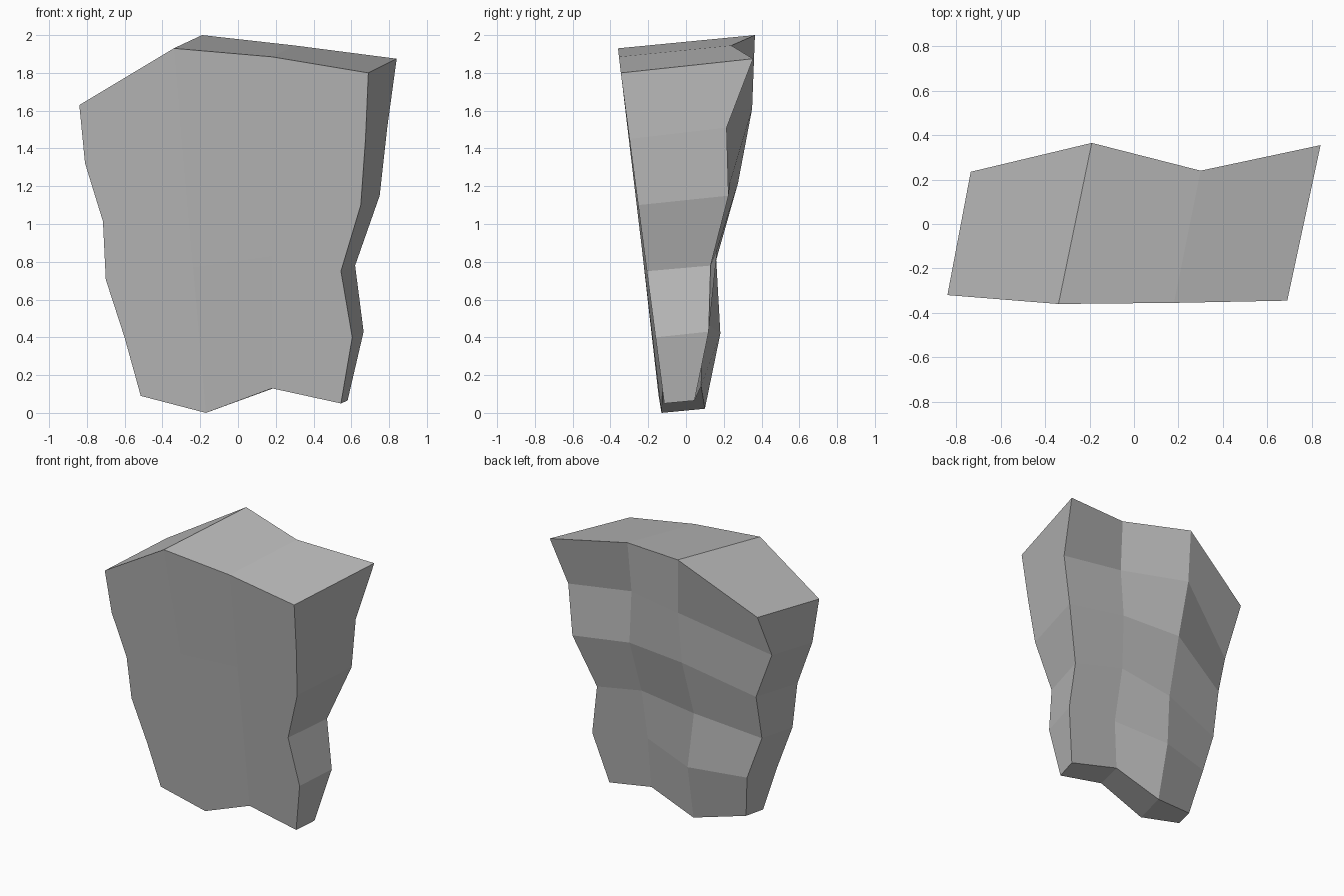
import bpy, bmesh

ROWS, COLS = 6, 4

# Front face: each column runs evenly from a top point to a bottom point
front_ends = [((-0.84, -0.32, 1.63), (-0.52, -0.145, 0.09)),
              ((-0.34, -0.36, 1.93), (-0.17, -0.13, 0.0)),
              ((0.18, -0.355, 1.885), (0.18, -0.125, 0.13)),
              ((0.69, -0.345, 1.80), (0.545, -0.115, 0.05))]
# Uneven outlines of the two outer front columns
front_edge_x = {0: (-0.84, -0.81, -0.715, -0.70, -0.60, -0.515),
                3: (0.69, 0.675, 0.65, 0.545, 0.605, 0.545)}

# Rugged back face: columns from top to bottom
back = [[(-0.735, 0.235, 1.68), (-0.735, 0.07, 1.345), (-0.64, 0.115, 1.035),
         (-0.645, 0.055, 0.715), (-0.54, 0.075, 0.41), (-0.48, 0.0, 0.09)],
        [(-0.19, 0.365, 2.0), (-0.18, 0.35, 1.61), (-0.16, 0.275, 1.215),
         (-0.175, 0.16, 0.81), (-0.14, 0.182, 0.42), (-0.13, 0.10, 0.022)],
        [(0.30, 0.24, 1.945), (0.29, 0.208, 1.585), (0.287, 0.235, 1.225),
         (0.24, 0.165, 0.865), (0.243, 0.09, 0.49), (0.22, 0.08, 0.142)],
        [(0.84, 0.355, 1.875), (0.79, 0.215, 1.51), (0.75, 0.225, 1.15),
         (0.62, 0.13, 0.78), (0.665, 0.12, 0.43), (0.58, 0.045, 0.065)]]


def front_point(c, r):
    t = r / (ROWS - 1)
    x, y, z = (a + (b - a) * t for a, b in zip(*front_ends[c]))
    return (front_edge_x[c][r] if c in front_edge_x else x, y, z)


bm = bmesh.new()
f = [[bm.verts.new(front_point(c, r)) for r in range(ROWS)] for c in range(COLS)]
b = [[bm.verts.new(p) for p in col] for col in back]

# Front and back panels
for grid in (f, b):
    for c in range(COLS - 1):
        for r in range(ROWS - 1):
            bm.faces.new((grid[c][r], grid[c][r + 1], grid[c + 1][r + 1], grid[c + 1][r]))
# Left and right sides
for c in (0, COLS - 1):
    for r in range(ROWS - 1):
        bm.faces.new((f[c][r], f[c][r + 1], b[c][r + 1], b[c][r]))
# Top and bottom
for r in (0, ROWS - 1):
    for c in range(COLS - 1):
        bm.faces.new((f[c][r], f[c + 1][r], b[c + 1][r], b[c][r]))
bmesh.ops.recalc_face_normals(bm, faces=bm.faces)

mesh = bpy.data.meshes.new("rock_slab")
bm.to_mesh(mesh)
bm.free()
rock = bpy.data.objects.new("rock_slab", mesh)
bpy.context.collection.objects.link(rock)

# Plain stone colour
stone = bpy.data.materials.new("stone_grey")
stone.diffuse_color = (0.5, 0.5, 0.5, 1)
mesh.materials.append(stone)
